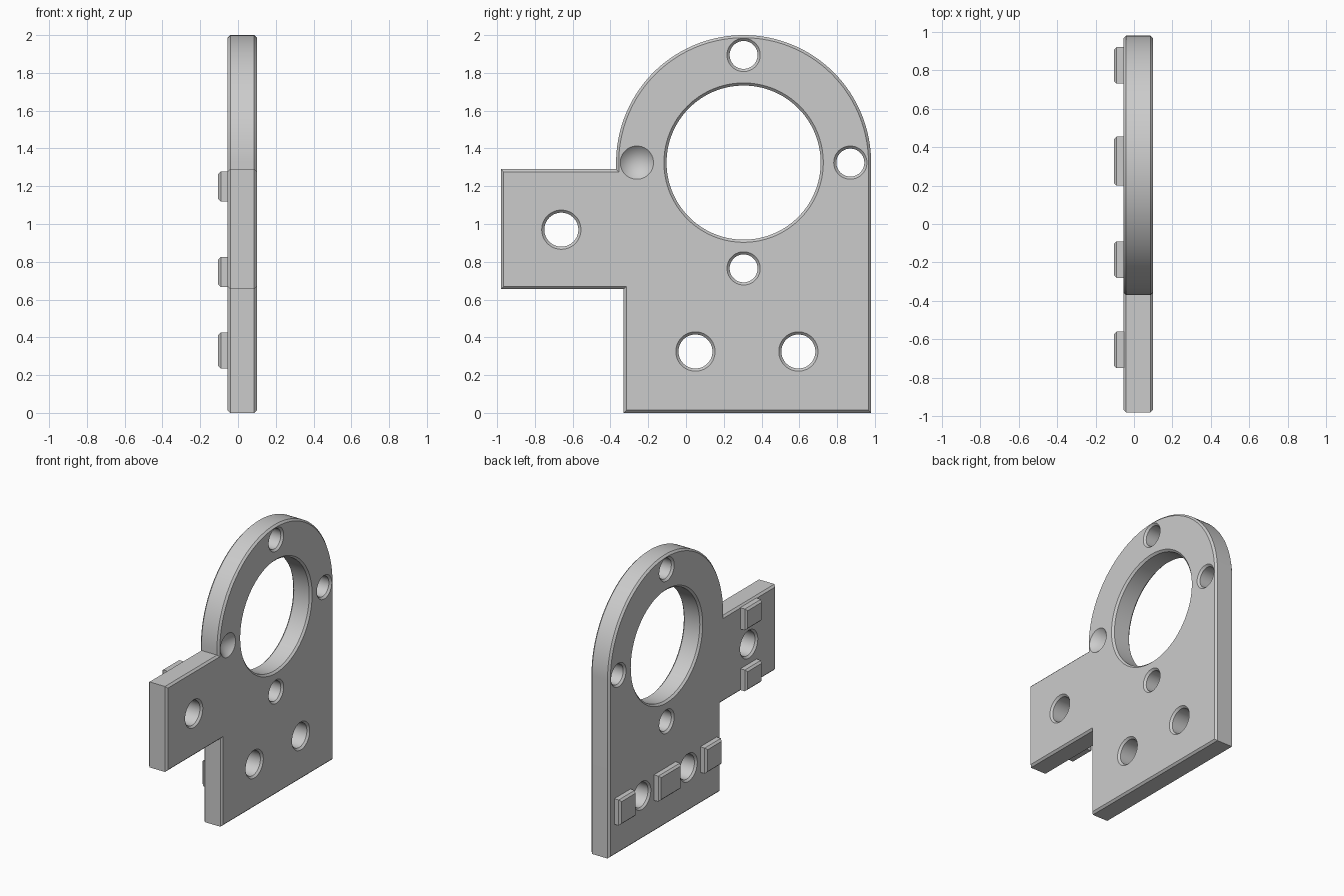
import bpy, bmesh
from math import sin, cos, pi, radians

default = bpy.data.objects.get("Cube")
if default:
    bpy.data.objects.remove(default, do_unlink=True)

grey = bpy.data.materials.new("plain_grey")
grey.use_nodes = True
grey.diffuse_color = (0.6, 0.6, 0.6, 1)
grey.node_tree.nodes["Principled BSDF"].inputs["Base Color"].default_value = (0.6, 0.6, 0.6, 1)

BACK, FRONT, CHAMFER = -0.055, 0.10, 0.014
RING_Y, RING_Z, RING_R = 0.305, 1.325, 0.675


def make_object(name, bm):
    bmesh.ops.recalc_face_normals(bm, faces=bm.faces)
    mesh = bpy.data.meshes.new(name)
    bm.to_mesh(mesh)
    bm.free()
    mesh.materials.append(grey)
    obj = bpy.data.objects.new(name, mesh)
    bpy.context.collection.objects.link(obj)
    return obj


def slab(outline, x0, x1, chamfer_back, chamfer_front):
    """Extrude a (y, z) outline along x and chamfer the chosen rims."""
    bm = bmesh.new()
    face = bm.faces.new([bm.verts.new((x0, y, z)) for y, z in outline])
    out = bmesh.ops.extrude_face_region(bm, geom=[face], use_keep_orig=True)
    top = [v for v in out["geom"] if isinstance(v, bmesh.types.BMVert)]
    bmesh.ops.translate(bm, verts=top, vec=(x1 - x0, 0, 0))
    bmesh.ops.recalc_face_normals(bm, faces=bm.faces)
    rims = [x for x, on in ((x0, chamfer_back), (x1, chamfer_front)) if on]
    edges = [e for e in bm.edges
             if any(all(abs(v.co.x - x) < 1e-5 for v in e.verts) for x in rims)]
    bmesh.ops.bevel(bm, geom=edges, offset=CHAMFER, offset_type='OFFSET',
                    segments=1, affect='EDGES', clamp_overlap=False)
    return bm


def add_lathe(bm, y, z, profile, sides=64):
    """Add a closed turned solid around x; profile is (x, radius), radius 0 is a tip."""
    rings = []
    for x, r in profile:
        count = sides if r else 1
        rings.append([bm.verts.new((x, y + r * cos(2 * pi * i / sides),
                                    z + r * sin(2 * pi * i / sides))) for i in range(count)])
    for a, b in zip(rings, rings[1:]):
        for i in range(sides):
            j = (i + 1) % sides
            corners = [a[i % len(a)], a[j % len(a)], b[j % len(b)], b[i % len(b)]]
            bm.faces.new(list(dict.fromkeys(corners)))
    for ring in (rings[0], rings[-1]):
        if len(ring) > 1:
            bm.faces.new(ring)


# Plate with a side arm and a rounded top
STEPS = 96
arch = [(RING_Y + RING_R * cos(pi * i / STEPS), RING_Z + RING_R * sin(pi * i / STEPS))
        for i in range(STEPS + 1)]
outline = [(-0.33, 0), (0.98, 0)] + arch + [
    (-0.37, 1.29), (-0.98, 1.29), (-0.98, 0.655), (-0.33, 0.655)]
plate = make_object("mounting_plate", slab(outline, BACK, FRONT, True, True))

# Chamfered through holes and one blind conical dimple
cut = bmesh.new()
holes = [(RING_Y, RING_Z, 0.408, 128)]
holes += [(y, z, 0.074, 64) for y, z in ((RING_Y, 1.895), (0.87, RING_Z), (RING_Y, 0.765))]
holes += [(y, z, 0.09, 64) for y, z in ((-0.66, 0.97), (0.05, 0.325), (0.595, 0.325))]
EXTRA = 0.01
for y, z, r, sides in holes:
    wide = r + CHAMFER + EXTRA
    add_lathe(cut, y, z, [(BACK - EXTRA, wide), (BACK + CHAMFER, r),
                          (FRONT - CHAMFER, r), (FRONT + EXTRA, wide)], sides)
add_lathe(cut, -0.26, RING_Z, [(FRONT + EXTRA, 0.098), (FRONT - 0.088, 0)])
cutter = make_object("hole_cutter", cut)
cutter.hide_render = True

boolean = plate.modifiers.new("holes", 'BOOLEAN')
boolean.operation = 'DIFFERENCE'
boolean.solver = 'EXACT'
boolean.object = cutter
bpy.context.view_layer.objects.active = plate
plate.select_set(True)
bpy.ops.object.modifier_apply(modifier=boolean.name)
bpy.data.objects.remove(cutter, do_unlink=True)
bpy.ops.object.shade_smooth_by_angle(angle=radians(20))

# Raised locating pads on the back: y range, z range
pads = {
    "lower_pad_a": (0.73, 0.92, 0.235, 0.425),
    "lower_pad_b": (0.20, 0.455, 0.235, 0.425),
    "lower_pad_c": (-0.28, -0.09, 0.235, 0.425),
    "arm_pad_upper": (-0.75, -0.56, 1.12, 1.278),
    "arm_pad_lower": (-0.75, -0.56, 0.667, 0.825),
}
for name, (y0, y1, z0, z1) in pads.items():
    corners = [(y0, z0), (y1, z0), (y1, z1), (y0, z1)]
    make_object(name, slab(corners, BACK - 0.05, BACK + 0.005, True, False))
